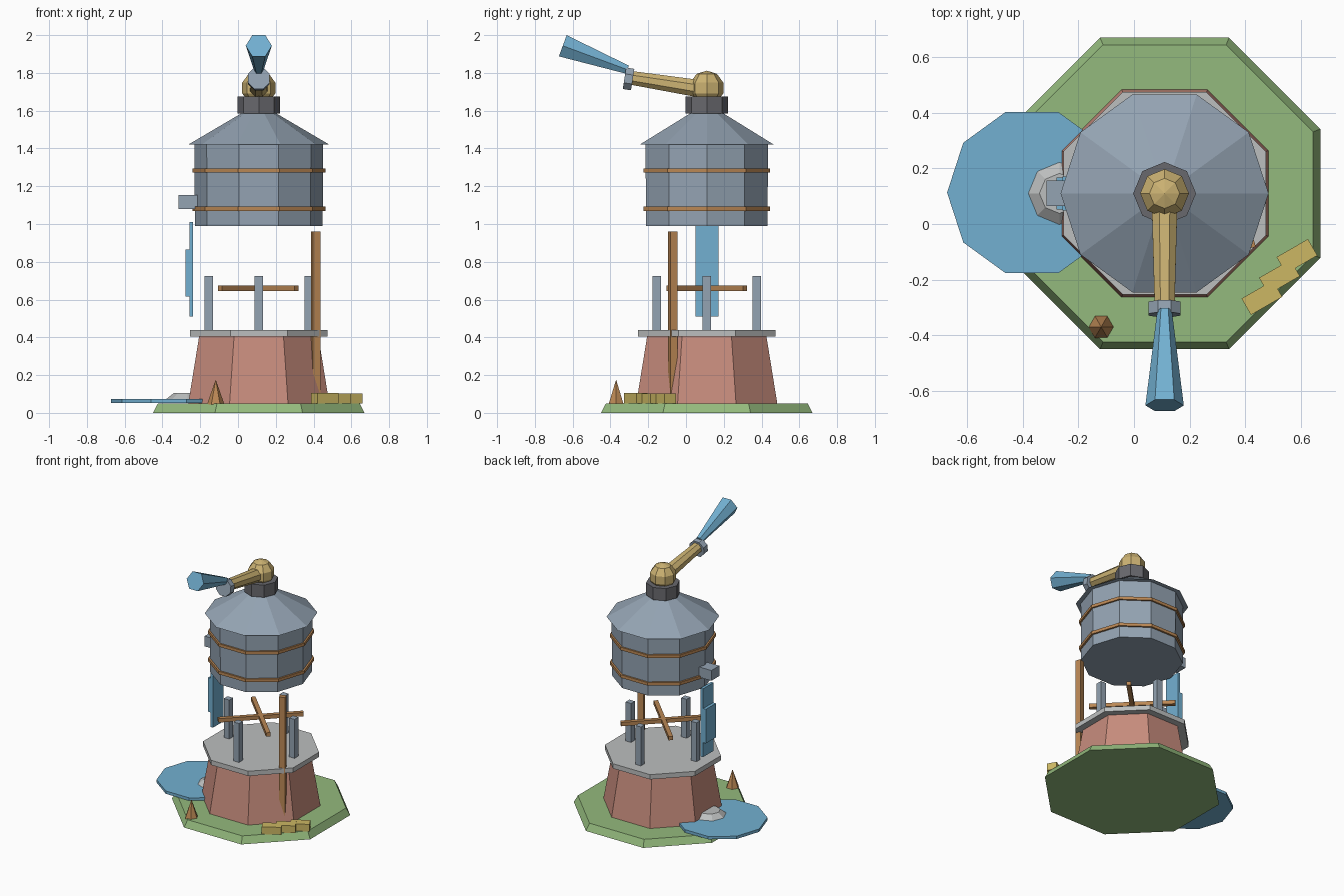
import bpy, math
from mathutils import Matrix, Vector

if "Cube" in bpy.data.objects:
    bpy.data.objects.remove(bpy.data.objects["Cube"])

C = 0.11  # tower axis in x and y


def mat(name, rgb):
    m = bpy.data.materials.new(name)
    m.diffuse_color = [(c / 12.92 if c <= 0.04045 else ((c + 0.055) / 1.055) ** 2.4) for c in rgb] + [1]
    m.use_nodes = True
    m.node_tree.nodes["Principled BSDF"].inputs["Base Color"].default_value = m.diffuse_color
    return m


GRASS = mat("grass green", (0.58, 0.73, 0.49))
BRICK = mat("brick red", (0.78, 0.55, 0.49))
STONE = mat("pale stone", (0.74, 0.75, 0.75))
METAL = mat("tank grey", (0.58, 0.64, 0.70))
WOOD = mat("wood brown", (0.73, 0.53, 0.33))
DARK = mat("dark iron", (0.41, 0.41, 0.43))
GOLD = mat("brass", (0.80, 0.70, 0.45))
WATER = mat("water blue", (0.45, 0.69, 0.82))
STRAW = mat("straw yellow", (0.80, 0.72, 0.39))


def add(name, verts, faces, material, matrix):
    me = bpy.data.meshes.new(name)
    me.from_pydata(verts, [], faces)
    me.materials.append(material)
    ob = bpy.data.objects.new(name, me)
    ob.matrix_world = matrix
    bpy.context.collection.objects.link(ob)
    return ob


def lathe(name, material, n, profile, loc=(C, C, 0), phase=0.0, tilt=0.0):
    """n-sided stack of (radius, height) rings, capped at both ends."""
    verts, faces = [], []
    for r, z in profile:
        for i in range(n):
            a = math.radians(phase) + 2 * math.pi * i / n
            verts.append((r * math.cos(a), r * math.sin(a), z))
    for k in range(len(profile) - 1):
        for i in range(n):
            j = (i + 1) % n
            faces.append((k * n + i, k * n + j, k * n + n + j, k * n + n + i))
    faces.append(tuple(reversed(range(n))))
    top = (len(profile) - 1) * n
    faces.append(tuple(range(top, top + n)))
    return add(name, verts, faces, material,
               Matrix.Translation(loc) @ Matrix.Rotation(math.radians(tilt), 4, 'X'))


def box(name, material, loc, size, turn=0.0):
    v = [(x * size[0] / 2, y * size[1] / 2, z * size[2] / 2)
         for z in (-1, 1) for x, y in ((-1, -1), (1, -1), (1, 1), (-1, 1))]
    f = [(3, 2, 1, 0), (4, 5, 6, 7)] + [(i, (i + 1) % 4, (i + 1) % 4 + 4, i + 4) for i in range(4)]
    return add(name, v, f, material,
               Matrix.Translation(loc) @ Matrix.Rotation(math.radians(turn), 4, 'Z'))


K = 1 / math.cos(math.pi / 8)  # octagon flat radius to corner radius

# Ground, brick base and stone slab
lathe("ground", GRASS, 8, [(0.56 * K, 0), (0.534 * K, 0.05)], phase=22.5)
lathe("brick_base", BRICK, 8, [(0.374 * K, 0.045), (0.315 * K, 0.41)], phase=22.5)
lathe("stone_slab", STONE, 8, [(0.364 * K, 0.405), (0.364 * K, 0.44)], phase=22.5)

# Four posts and crossed braces
for i, (dx, dy) in enumerate(((1, 0), (0, 1), (-1, 0), (0, -1))):
    box(f"post_{i}", METAL, (C + 0.265 * dx, C + 0.265 * dy, 0.58), (0.044, 0.044, 0.29))
for i, a in enumerate((45, -45)):
    box(f"cross_brace_{i}", WOOD, (C - 0.003, C, 0.66), (0.575, 0.03, 0.028), a)
# Tall timber sunk into the brick corner
box("tall_timber", WOOD, (0.412, -0.07, 0.505), (0.043, 0.037, 0.91), 17)

# Tank, hoops and roof
lathe("tank", METAL, 10, [(0.338, 0.99), (0.341, 1.43)])
for i, z in enumerate((1.07, 1.272)):
    lathe(f"hoop_{i}", WOOD, 10, [(0.352, z), (0.352, z + 0.022)])
lathe("roof", METAL, 10, [(0.374, 1.42), (0.085, 1.59)])

# Turret collar, dome, barrel, muzzle ring and water jet
lathe("turret_collar", DARK, 8, [(0.113, 1.585), (0.113, 1.675)])
R = 0.092
lathe("turret_dome", GOLD, 8, [(R * math.sin(math.radians(t)) + 1e-4, 1.72 - R * math.cos(math.radians(t)))
                               for t in (0, 36, 72, 108, 144, 180)])
lathe("barrel", GOLD, 8, [(0.05, 0), (0.039, 0.38)], (C, 0.08, 1.715), 22.5, 81)
lathe("muzzle_ring", METAL, 8, [(0.062, -0.022), (0.062, 0.022)], (C, -0.304, 1.768), 22.5, 81)
lathe("water_jet", WATER, 6, [(0.026, 0), (0.069, 0.365)], (C, -0.31, 1.817), 0, 69.7)

# Spout, falling water, pond and splash stone
box("spout", METAL, (-0.265, C, 1.117), (0.1, 0.092, 0.075))
box("falling_water", WATER, (-0.247, C, 0.76), (0.02, 0.122, 0.5))
box("falling_water_front", WATER, (-0.262, C, 0.74), (0.033, 0.115, 0.25))
lathe("pond", WATER, 10, [(0.305, 0.052), (0.305, 0.073)], (-0.367, 0.113, 0))
lathe("splash_stone", STONE, 8, [(0.112, 0.06), (0.112, 0.073), (0.072, 0.105)], (-0.268, C, 0))

# Small cone and stepped straw bales
lathe("small_cone", WOOD, 6, [(0.046, 0.045), (0.0005, 0.175)], (-0.118, -0.37, 0))
for i in range(3):
    box(f"bale_{i}", STRAW, (0.46 + 0.063 * i, -0.265 + 0.0745 * i, 0.077), (0.13, 0.068, 0.054 - 0.001 * i), 30)
